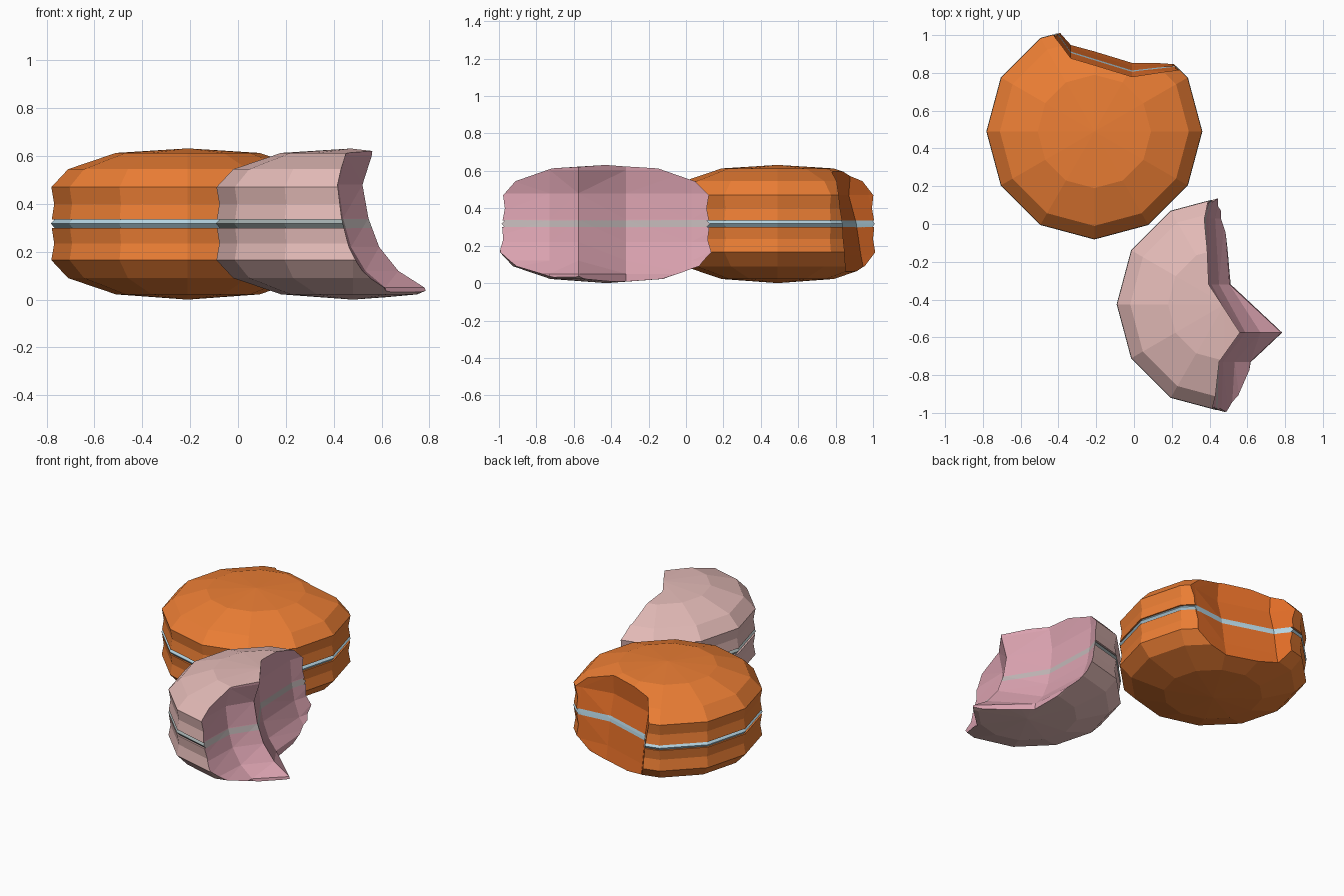
import bpy, bmesh
from math import cos, sin, pi

if "Cube" in bpy.data.objects:
    bpy.data.objects.remove(bpy.data.objects["Cube"])

SIDES = 12


def material(name, rgb):
    m = bpy.data.materials.new(name)
    m.diffuse_color = (*rgb, 1)
    m.use_nodes = True
    m.node_tree.nodes["Principled BSDF"].inputs["Base Color"].default_value = m.diffuse_color
    return m


def make_object(name, bm, mats):
    bmesh.ops.recalc_face_normals(bm, faces=bm.faces)
    me = bpy.data.meshes.new(name)
    bm.to_mesh(me)
    bm.free()
    for m in mats:
        me.materials.append(m)
    ob = bpy.data.objects.new(name, me)
    bpy.context.collection.objects.link(ob)
    return ob


def stack(bm, loops):
    """Skin equal-length closed loops."""
    n = len(loops[0])
    for a, b in zip(loops, loops[1:]):
        for i in range(n):
            bm.faces.new((a[i], a[(i + 1) % n], b[(i + 1) % n], b[i]))


def lathe(name, centre, profile, mats, tips=(None, None)):
    """Twelve-sided turned solid; a tip height makes a shallow cone cap."""
    bm = bmesh.new()
    cx, cy = centre
    loops = [[bm.verts.new((cx + r * cos(2 * pi * i / SIDES),
                            cy + r * sin(2 * pi * i / SIDES), z))
              for i in range(SIDES)] for r, z in profile]
    stack(bm, loops)
    for loop, tip in zip((loops[0], loops[-1]), tips):
        if tip is None:
            bm.faces.new(loop)
        else:
            apex = bm.verts.new((cx, cy, tip))
            for i in range(SIDES):
                bm.faces.new((loop[i], loop[(i + 1) % SIDES], apex))
    return make_object(name, bm, mats)


def bite_cutter(name, path, levels, along_y, mats):
    """path: (position, depth, lean weight); levels: (z, outward lean)."""
    bm = bmesh.new()
    loops = []
    for z, lean in levels:
        pts = [(t, d + lean * w) for t, d, w in path]
        pts += [(path[-1][0], 2), (path[0][0], 2)]
        loops.append([bm.verts.new((d, t, z) if along_y else (t, d, z))
                      for t, d in pts])
    stack(bm, loops)
    bm.faces.new(loops[0])
    bm.faces.new(loops[-1])
    bmesh.ops.triangulate(bm, faces=bm.faces)
    for f in bm.faces:
        f.material_index = 1
    ob = make_object(name, bm, mats)
    ob.hide_render = True
    return ob


def macaron(prefix, centre, shell_mats, fill_mats, path, levels, along_y):
    lower = [(.30, .022), (.50, .09), (.57, .165), (.558, .235), (.568, .30)]
    upper = [(r, .635 - z) for r, z in reversed(lower)]
    parts = [
        lathe(prefix + "_lower_shell", centre, lower, shell_mats, (0, None)),
        lathe(prefix + "_filling", centre,
              [(.555, .298), (.572, .318), (.555, .337)], fill_mats),
        lathe(prefix + "_upper_shell", centre, upper, shell_mats, (None, .632)),
    ]
    cutter = bite_cutter(prefix + "_bite", path, levels, along_y, shell_mats)
    for ob in parts:
        mod = ob.modifiers.new("bite", 'BOOLEAN')
        mod.operation = 'DIFFERENCE'
        mod.solver = 'EXACT'
        mod.object = cutter
    bpy.context.view_layer.update()
    dg = bpy.context.evaluated_depsgraph_get()
    for ob in parts:
        me = bpy.data.meshes.new_from_object(ob.evaluated_get(dg))
        ob.modifiers.clear()
        ob.data = me
    bpy.data.objects.remove(cutter)


orange = material("orange_shell", (.84, .21, .035))
orange_in = material("orange_crumb", (.74, .15, .02))
cream = material("blue_cream", (.46, .66, .76))
pink = material("pink_shell", (.78, .50, .48))
pink_in = material("pink_crumb", (.70, .36, .43))
grey = material("grey_cream", (.36, .42, .42))
grey_in = material("grey_cream_bitten", (.52, .46, .46))

# Orange macaron with a small bite at the back
macaron("orange_macaron", (-.21, .49), [orange, orange_in], [cream, cream],
        [(-.52, 1.15, 1), (-.41, .985, 1), (-.335, .88, 1), (-.01, .78, 1),
         (.20, .815, .6), (.40, .85, .4)],
        [(-.1, .08), (.05, .075), (.15, .055), (.32, .03), (.47, -.01),
         (.60, 0), (.75, 0)], False)

# Pink macaron, half eaten, with a pointed ridge between two bites
macaron("pink_macaron", (.48, -.425), [pink, pink_in], [grey, grey_in],
        [(-1.1, .44, .65), (-.73, .45, .75), (-.575, .56, 1), (-.32, .395, .5),
         (.03, .38, .45), (.25, .45, .3)],
        [(-.1, .27), (.05, .22), (.12, .11), (.22, .03), (.34, -.015),
         (.48, -.04), (.605, 0), (.75, .01)], True)
